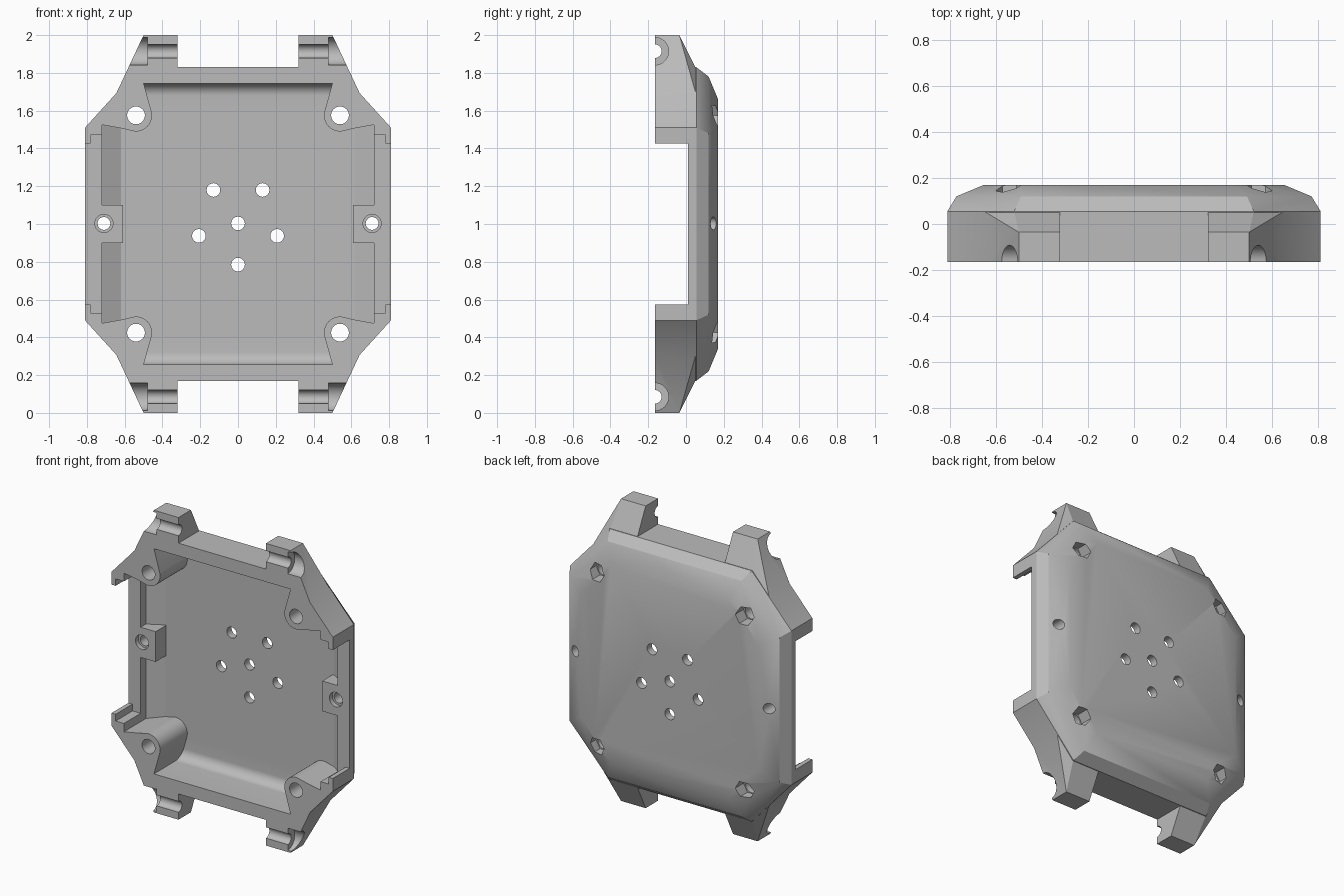
import bpy, bmesh
from math import sin, cos, pi, radians
from mathutils import Vector

cube = bpy.data.objects.get("Cube")
if cube:
    bpy.data.objects.remove(cube, do_unlink=True)

grey = bpy.data.materials.new("warm_grey_plastic")
grey.use_nodes = True
colour = (0.5, 0.5, 0.5, 1)
grey.diffuse_color = colour
grey.node_tree.nodes["Principled BSDF"].inputs["Base Color"].default_value = colour

MID = Vector((0, 0, 1))   # parts are drawn around the middle of the case
SIGNS = [(1, 1), (-1, 1), (-1, -1), (1, -1)]


def to_object(name, bm):
    bmesh.ops.recalc_face_normals(bm, faces=bm.faces)
    mesh = bpy.data.meshes.new(name)
    bm.to_mesh(mesh)
    bm.free()
    mesh.materials.append(grey)
    ob = bpy.data.objects.new(name, mesh)
    ob.location = MID
    bpy.context.collection.objects.link(ob)
    return ob


def prism(name, axis, pts, a, b):
    """Extrude a 2D outline along one axis from a to b."""
    place = {"x": lambda p, t: (t, p[0], p[1]),
             "y": lambda p, t: (p[0], t, p[1]),
             "z": lambda p, t: (p[0], p[1], t)}[axis]
    bm = bmesh.new()
    low = [bm.verts.new(place(p, a)) for p in pts]
    high = [bm.verts.new(place(p, b)) for p in pts]
    bm.faces.new(low)
    bm.faces.new(high)
    n = len(pts)
    for i in range(n):
        j = (i + 1) % n
        bm.faces.new((low[i], low[j], high[j], high[i]))
    return to_object(name, bm)


def box(name, x, y, z):
    return prism(name, "y", [(x[0], z[0]), (x[1], z[0]), (x[1], z[1]), (x[0], z[1])], *y)


def hull(name, pts):
    bm = bmesh.new()
    for p in pts:
        bm.verts.new(p)
    bmesh.ops.convex_hull(bm, input=bm.verts)
    bmesh.ops.dissolve_limit(bm, angle_limit=radians(1), verts=bm.verts, edges=bm.edges)
    return to_object(name, bm)


def circle(cx, cy, r, n=32, start=0.0):
    return [(cx + r * cos(start + 2 * pi * i / n), cy + r * sin(start + 2 * pi * i / n))
            for i in range(n)]


def combine(target, tool, operation):
    mod = target.modifiers.new("cut", "BOOLEAN")
    mod.operation = operation
    mod.solver = "EXACT"
    mod.object = tool
    bpy.context.view_layer.objects.active = target
    bpy.ops.object.modifier_apply(modifier=mod.name)
    bpy.data.objects.remove(tool, do_unlink=True)


# Case shell: stacked octagons narrowing towards the back
rings = [(-0.165, 0.81, 0.51, 0.52, 0.83), (0.055, 0.81, 0.51, 0.52, 0.83),
         (0.12, 0.77, 0.48, 0.49, 0.78), (0.17, 0.65, 0.41, 0.43, 0.66)]
case = hull("case_shell", [(sx * x, y, sz * z) for y, xa, za, xb, zb in rings
                           for x, z in ((xa, za), (xb, zb)) for sx, sz in SIGNS])

# Strap lugs at the four corners
lug = [(0.32, -0.165, 0.7), (0.32, -0.165, 1), (0.5, -0.165, 1), (0.65, -0.165, 0.68),
       (0.32, -0.035, 1), (0.5, -0.035, 1), (0.32, 0.02, 0.855), (0.5, 0.02, 0.855),
       (0.32, 0.055, 0.82), (0.52, 0.055, 0.82), (0.65, 0.055, 0.68), (0.32, 0.055, 0.7)]
for sx, sz in SIGNS:
    combine(case, hull("lug", [(sx * x, y, sz * z) for x, y, z in lug]), "UNION")

# Strap pin grooves, wider at the outer end
for sx, sz in SIGNS:
    for r, a, b in ((0.036, 0.25, 0.5), (0.073, 0.48, 0.8)):
        combine(case, prism("groove", "x", circle(-0.165, sz * 0.915, r), sx * a, sx * b),
                "DIFFERENCE")

# Lowered side rims with a small inner step
for s in (1, -1):
    combine(case, box("rim_cut", (s * 0.775, s * 0.95), (-0.3, 0.01), (-0.425, 0.425)),
            "DIFFERENCE")
    combine(case, box("rim_step", (s * 0.6, s * 0.78), (-0.3, 0.01), (-0.47, 0.47)),
            "DIFFERENCE")

# Cavity outline, wrapping round the corner bosses
quarter = [(0.54, 0.9), (0.5, 0.745)]
for i in range(13):
    t = radians(165 + i * 9.6)
    quarter.append((0.54 + 0.085 * cos(t), 0.575 + 0.085 * sin(t)))
quarter += [(0.61, 0.505), (0.85, 0.549)]
outline = []
for k, (sx, sz) in enumerate(SIGNS):
    part = quarter if k % 2 else quarter[::-1]
    outline += [(sx * x, sz * z) for x, z in part]
cavity = prism("cavity", "y", outline, -0.4, 0.3)

# Rounded floor edges at top and bottom
bend = [(0.055 + 0.065 * sin(i * pi / 20), 0.68 + 0.065 * cos(i * pi / 20)) for i in range(11)]
half = [(-0.3, 0.745)] + bend
trough = half + [(y, -z) for y, z in reversed(half)]
combine(cavity, prism("rounded_trough", "x", trough, -1, 1), "INTERSECT")

# Sloping floor edges at the sides
half = [(0.72, -0.35), (0.72, 0.065), (0.61, 0.125)]
trough = half + [(-x, y) for x, y in reversed(half)]
combine(cavity, prism("sloped_trough", "z", trough, -1, 1), "INTERSECT")

# Side screw blocks stay solid
for s in (1, -1):
    combine(cavity, box("screw_block", (s * 0.61, s * 0.95), (0.01, 0.4), (-0.1, 0.1)),
            "DIFFERENCE")
combine(case, cavity, "DIFFERENCE")


def drill(x, z, r, a=-0.5, b=0.5, n=32):
    combine(case, prism("drill", "y", circle(x, z, r, n), a, b), "DIFFERENCE")


# Corner screw holes with hexagonal nut pockets in the back
for sx, sz in SIGNS:
    drill(sx * 0.54, sz * 0.575, 0.047)
    drill(sx * 0.54, sz * 0.575, 0.06, 0.085, 0.4, 6)

# Side screw holes with a shallow counterbore
for s in (1, -1):
    drill(s * 0.71, 0.003, 0.034)
    drill(s * 0.71, 0.003, 0.048, -0.3, 0.04)

# Holes through the back plate
for x, z in ((-0.13, 0.18), (0.13, 0.18), (0, 0.003), (-0.207, -0.063),
             (0.207, -0.063), (0, -0.215)):
    drill(x, z, 0.036)

# Smooth curved surfaces, keeping real edges sharp
bpy.ops.object.select_all(action="DESELECT")
case.select_set(True)
bpy.context.view_layer.objects.active = case
bpy.ops.object.shade_smooth_by_angle(angle=radians(28))
